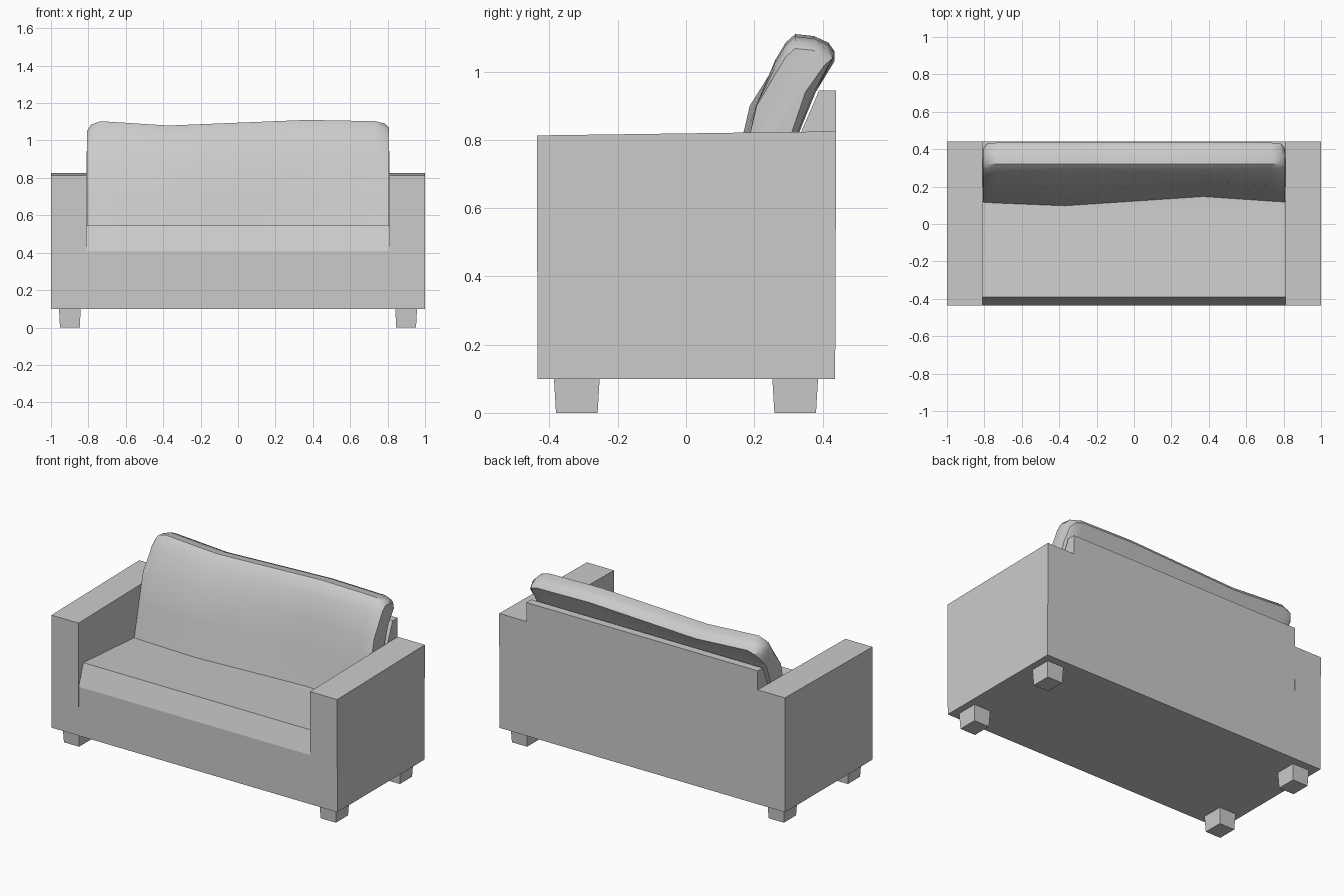
import bpy, bmesh
from mathutils import Vector

if "Cube" in bpy.data.objects:
    bpy.data.objects.remove(bpy.data.objects["Cube"])

grey = bpy.data.materials.new("light_grey")
grey.diffuse_color = (0.6, 0.6, 0.6, 1)
grey.use_nodes = True
grey.node_tree.nodes["Principled BSDF"].inputs["Base Color"].default_value = grey.diffuse_color


def loft(name, sections):
    """Skin a list of equal-length point rings and cap both ends."""
    bm = bmesh.new()
    rings = [[bm.verts.new(p) for p in s] for s in sections]
    for a, b in zip(rings, rings[1:]):
        for i in range(len(a)):
            j = (i + 1) % len(a)
            bm.faces.new((a[i], a[j], b[j], b[i]))
    bm.faces.new(rings[0])
    bm.faces.new(rings[-1])
    bmesh.ops.recalc_face_normals(bm, faces=bm.faces)
    mesh = bpy.data.meshes.new(name)
    bm.to_mesh(mesh)
    bm.free()
    obj = bpy.data.objects.new(name, mesh)
    bpy.context.collection.objects.link(obj)
    mesh.materials.append(grey)
    return obj


def prism(name, profile, x0, x1):
    return loft(name, [[(x, y, z) for y, z in profile] for x in (x0, x1)])


# Frame: seat with sloped front lip and leaning back, joined to the two arms
frame = prism("sofa_frame", [(-.435, .1), (-.435, .41), (-.39, .545), (.1, .51),
                             (.2, .505), (.39, .945), (.44, .945), (.437, .1)], -.81, .81)
arm_profile = [(-.435, .1), (-.437, .813), (.44, .825), (.437, .1)]
for side in (-1, 1):
    arm = prism("arm_helper", arm_profile, side * .81, side)
    mod = frame.modifiers.new("join_arm", 'BOOLEAN')
    mod.operation = 'UNION'
    mod.solver = 'EXACT'
    mod.object = arm
    arm.hide_render = True
    arm.hide_set(True)

# Tapered feet
for sx in (-1, 1):
    for sy in (-1, 1):
        rings = []
        for z, hx, hy in ((0, .053, .061), (.102, .058, .067)):
            rings.append([(sx * .899 + dx * hx, sy * .32 + dy * hy, z)
                          for dx, dy in ((-1, -1), (1, -1), (1, 1), (-1, 1))])
        loft("foot", rings)

# Back cushion: per station x, front-bottom y, front-middle y, top z, back-top y
stations = [(-.808, .115, .205, 1.05, .405), (-.785, .113, .202, 1.085, .43),
            (-.735, .11, .20, 1.103, .435), (-.37, .095, .187, 1.08, .435),
            (0, .12, .205, 1.095, .435), (.37, .145, .225, 1.11, .435),
            (.735, .12, .205, 1.103, .435), (.785, .117, .205, 1.09, .43),
            (.808, .115, .207, 1.068, .405)]
sections = []
for x, low, mid, top, back in stations:
    ring = [(low, .5), (low + .045, .7), (mid, .9), (.262, top - .075), (.292, top - .025),
            (.32, top), (.375, top - .006), (back - .018, top - .025),
            (back, top - .05), (back - .055, .94), (.2, .5)]
    sections.append([(x, y, z) for y, z in ring])
cushion = loft("back_cushion", sections)

# Smooth only the cushion, keeping its sharp borders
bpy.ops.object.select_all(action='DESELECT')
cushion.select_set(True)
bpy.context.view_layer.objects.active = cushion
bpy.ops.object.shade_smooth_by_angle(angle=0.7)
